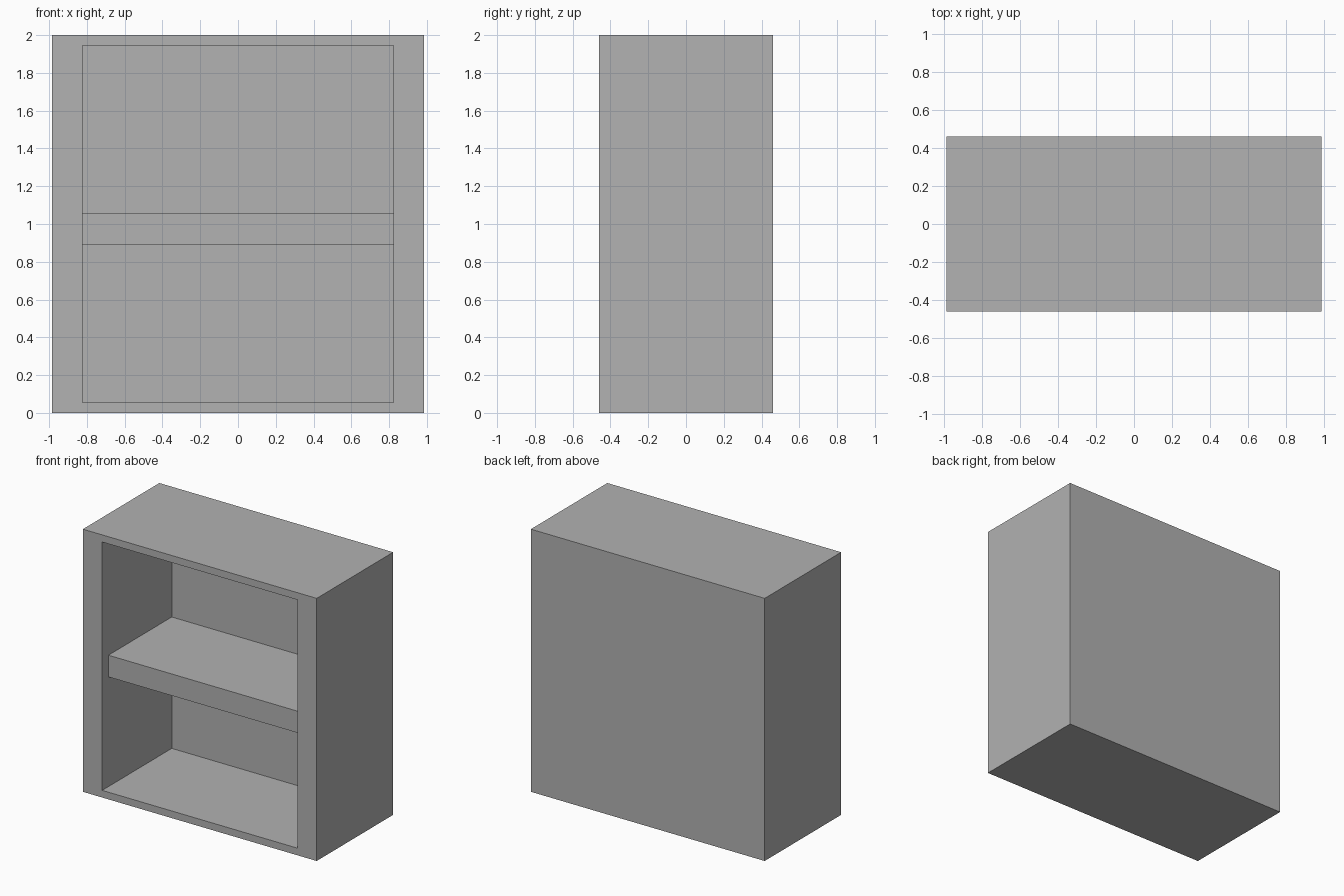
import bpy
import bmesh
from mathutils import Vector

cube = bpy.data.objects.get("Cube")
if cube:
    bpy.data.objects.remove(cube, do_unlink=True)

# Overall size, wall thicknesses and shelf placement
WIDTH, DEPTH, HEIGHT = 1.97, 0.92, 2.0
SIDE, RIM, BACK = 0.163, 0.077, 0.083
SHELF_BOTTOM, SHELF_TOP, SETBACK = 0.89, 1.055, 0.075

grey = bpy.data.materials.new("plain grey")
grey.use_nodes = True
colour = (0.445, 0.445, 0.445, 1)
grey.diffuse_color = colour
grey.node_tree.nodes["Principled BSDF"].inputs["Base Color"].default_value = colour


def box(bm, low, high):
    """Add an axis-aligned box between two corners."""
    low, high = Vector(low), Vector(high)
    verts = bmesh.ops.create_cube(bm, size=1)["verts"]
    bmesh.ops.scale(bm, vec=high - low, verts=verts)
    bmesh.ops.translate(bm, vec=(low + high) / 2, verts=verts)


def finish(name, bm):
    """Turn a bmesh into a flat-shaded grey object."""
    bmesh.ops.recalc_face_normals(bm, faces=bm.faces)
    mesh = bpy.data.meshes.new(name)
    bm.to_mesh(mesh)
    bm.free()
    mesh.materials.append(grey)
    obj = bpy.data.objects.new(name, mesh)
    bpy.context.collection.objects.link(obj)


half_w, half_d = WIDTH / 2, DEPTH / 2
inner_w = half_w - SIDE
inner_back = half_d - BACK

# Cabinet body: inset the front face to the opening, then push it in
bm = bmesh.new()
box(bm, (-half_w, -half_d, 0), (half_w, half_d, HEIGHT))
front = min(bm.faces, key=lambda f: f.calc_center_median().y)
bmesh.ops.inset_individual(bm, faces=[front], thickness=RIM)
for v in front.verts:
    v.co.x = inner_w if v.co.x > 0 else -inner_w
pushed = bmesh.ops.extrude_discrete_faces(bm, faces=[front])["faces"][0]
for v in pushed.verts:
    v.co.y = inner_back
finish("cabinet_body", bm)

# Middle shelf, set back slightly from the front
bm = bmesh.new()
box(bm, (-inner_w, SETBACK - half_d, SHELF_BOTTOM), (inner_w, inner_back, SHELF_TOP))
finish("middle_shelf", bm)
